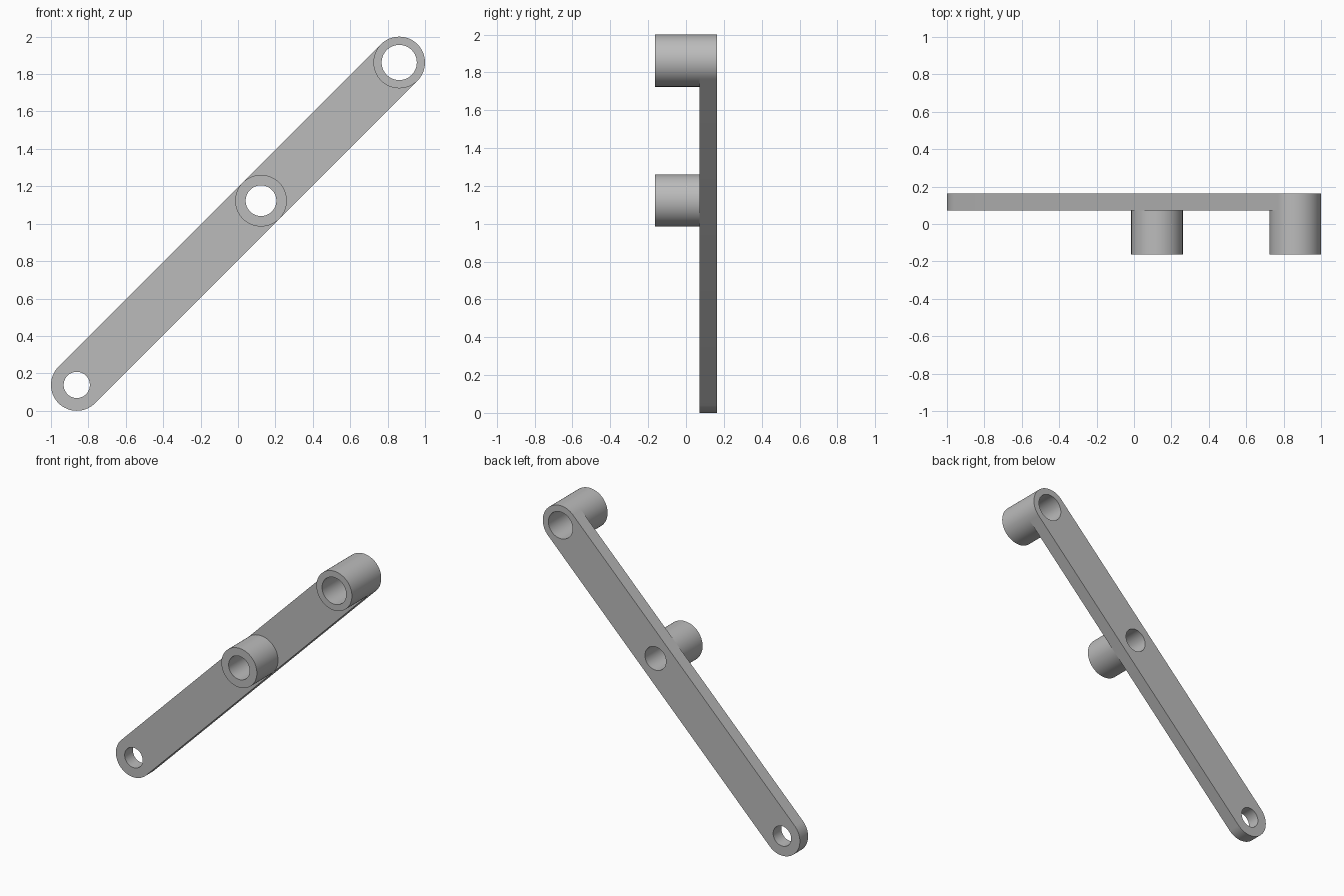
import bpy, bmesh
from math import sin, cos, pi, radians

old = bpy.data.objects.get("Cube")
if old:
    bpy.data.objects.remove(old, do_unlink=True)

grey = bpy.data.materials.new("plain grey")
grey.use_nodes = True
colour = (0.5, 0.5, 0.5, 1)
grey.diffuse_color = colour
grey.node_tree.nodes["Principled BSDF"].inputs["Base Color"].default_value = colour

R = 0.138                       # outer radius of the bar ends and bosses
LOW, MID, TOP = -0.862, 0.123, 0.862    # pivots lie on the line z = x + 1
HOLES = {LOW: 0.07, MID: 0.082, TOP: 0.094}
FRONT, FACE, BACK = -0.163, 0.072, 0.163


def arc(x, r, start=0, sweep=2 * pi, n=64):
    """Points around the pivot at x; a full turn leaves out the repeated end."""
    count = n if sweep >= 2 * pi else n + 1
    return [(x + r * cos(start + sweep * i / n),
             x + 1 + r * sin(start + sweep * i / n)) for i in range(count)]


def extruded(name, loops, y0, y1, open_back=False):
    """Fill an outline with holes and extrude it from y0 to y1."""
    bm = bmesh.new()
    edges = []
    for loop in loops:
        vs = [bm.verts.new((x, y0, z)) for x, z in loop]
        edges += [bm.edges.new((a, b)) for a, b in zip(vs, vs[1:] + vs[:1])]
    bmesh.ops.triangle_fill(bm, edges=edges, use_beauty=True, normal=(0, -1, 0))
    ext = bmesh.ops.extrude_face_region(bm, geom=bm.faces[:], use_keep_orig=True)
    for v in ext["geom"]:
        if isinstance(v, bmesh.types.BMVert):
            v.co.y = y1
    bmesh.ops.recalc_face_normals(bm, faces=bm.faces[:])
    if open_back:
        # The rear ring sits against the bar
        rear = [f for f in bm.faces if f.normal.y > 0.9]
        bmesh.ops.delete(bm, geom=rear, context="FACES_ONLY")
    mesh = bpy.data.meshes.new(name)
    bm.to_mesh(mesh)
    bm.free()
    mesh.materials.append(grey)
    obj = bpy.data.objects.new(name, mesh)
    bpy.context.collection.objects.link(obj)
    bpy.ops.object.select_all(action="DESELECT")
    obj.select_set(True)
    bpy.context.view_layer.objects.active = obj
    bpy.ops.object.shade_smooth_by_angle(angle=radians(30))


# Diagonal bar with rounded ends and three pivot holes
outline = arc(TOP, R, -pi / 4, pi, 32) + arc(LOW, R, 3 * pi / 4, pi, 32)
extruded("bar", [outline] + [arc(x, r) for x, r in HOLES.items()], FACE, BACK)

# Hollow bosses on the front of the bar
for name, x in (("middle_boss", MID), ("top_boss", TOP)):
    extruded(name, [arc(x, R), arc(x, HOLES[x])], FRONT, FACE, open_back=True)
